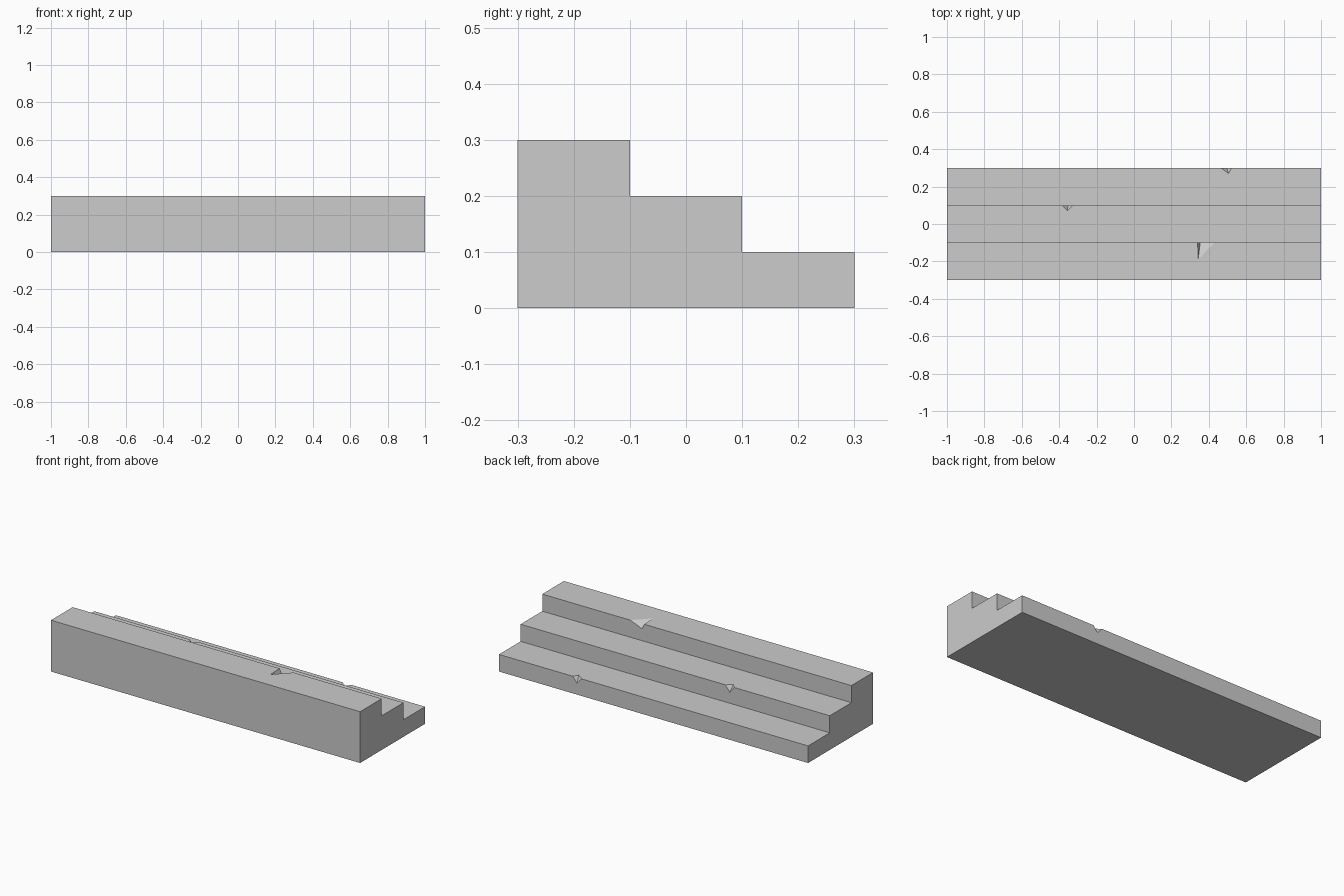
import bpy
import bmesh
from mathutils import Vector

if "Cube" in bpy.data.objects:
    bpy.data.objects.remove(bpy.data.objects["Cube"], do_unlink=True)

stone = bpy.data.materials.new("light_grey_stone")
stone.use_nodes = True
grey = (0.604, 0.604, 0.604, 1)
stone.diffuse_color = grey
stone.node_tree.nodes["Principled BSDF"].inputs["Base Color"].default_value = grey


def make_object(name, bm):
    bmesh.ops.recalc_face_normals(bm, faces=bm.faces)
    mesh = bpy.data.meshes.new(name)
    bm.to_mesh(mesh)
    bm.free()
    mesh.materials.append(stone)
    obj = bpy.data.objects.new(name, mesh)
    bpy.context.collection.objects.link(obj)
    return obj


# Stepped block: side profile extruded across the full width
STEP, RISE, COUNT = 0.2, 0.1, 3
profile = [(0.3, 0), (-0.3, 0)]
for i in range(COUNT):
    z = RISE * (COUNT - i)
    profile += [(-0.3 + STEP * i, z), (-0.3 + STEP * (i + 1), z)]

bm = bmesh.new()
side = bm.faces.new([bm.verts.new((-1, y, z)) for y, z in profile])
extruded = bmesh.ops.extrude_face_region(bm, geom=[side], use_keep_orig=True)
moved = [v for v in extruded["geom"] if isinstance(v, bmesh.types.BMVert)]
bmesh.ops.translate(bm, verts=moved, vec=(2, 0, 0))
steps = make_object("stone_steps", bm)


# Chipped edges: corner wedges cut out of each step's nosing
def chip(name, step, x_start, x_end, tread_tip, riser_tip):
    """Tips are (x, depth): one back along the tread, one down the riser."""
    y, z = -0.3 + STEP * (step + 1), RISE * (COUNT - step)
    points = [Vector((x_start, y, z)), Vector((x_end, y, z)),
              Vector((tread_tip[0], y - tread_tip[1], z)),
              Vector((riser_tip[0], y, z - riser_tip[1]))]
    # Enlarge the wedge outwards from its inner face so it overshoots the nosing
    out = Vector((0, 0.02, 0.02))
    inner = [points[0], points[1], points[2], points[3]]
    a, b, tread, riser = inner
    tip = (a + b) / 2 + out
    cut = bmesh.new()
    for p in (a + (a - tread) * 0.2 + (a - riser) * 0.2,
              b + (b - tread) * 0.2 + (b - riser) * 0.2,
              tread + (tread - riser) * 0.3,
              riser + (riser - tread) * 0.3, tip):
        cut.verts.new(p)
    bmesh.ops.convex_hull(cut, input=cut.verts[:])
    cutter = make_object(name, cut)
    cutter.hide_render = True
    cutter.hide_viewport = True
    mod = steps.modifiers.new(name, "BOOLEAN")
    mod.operation = "DIFFERENCE"
    mod.solver = "EXACT"
    mod.object = cutter
    return cutter


cutters = [
    chip("top_step_chip", 0, 0.34, 0.43, (0.343, 0.09), (0.354, 0.03)),
    chip("middle_step_chip", 1, -0.383, -0.325, (-0.356, 0.03), (-0.353, 0.036)),
    chip("bottom_step_chip", 2, 0.465, 0.522, (0.505, 0.03), (0.496, 0.034)),
]

# Apply the cuts and drop the cutters
bpy.context.view_layer.update()
depsgraph = bpy.context.evaluated_depsgraph_get()
carved = bpy.data.meshes.new_from_object(steps.evaluated_get(depsgraph))
steps.modifiers.clear()
steps.data = carved
carved.name = "stone_steps"
for cutter in cutters:
    bpy.data.objects.remove(cutter, do_unlink=True)
